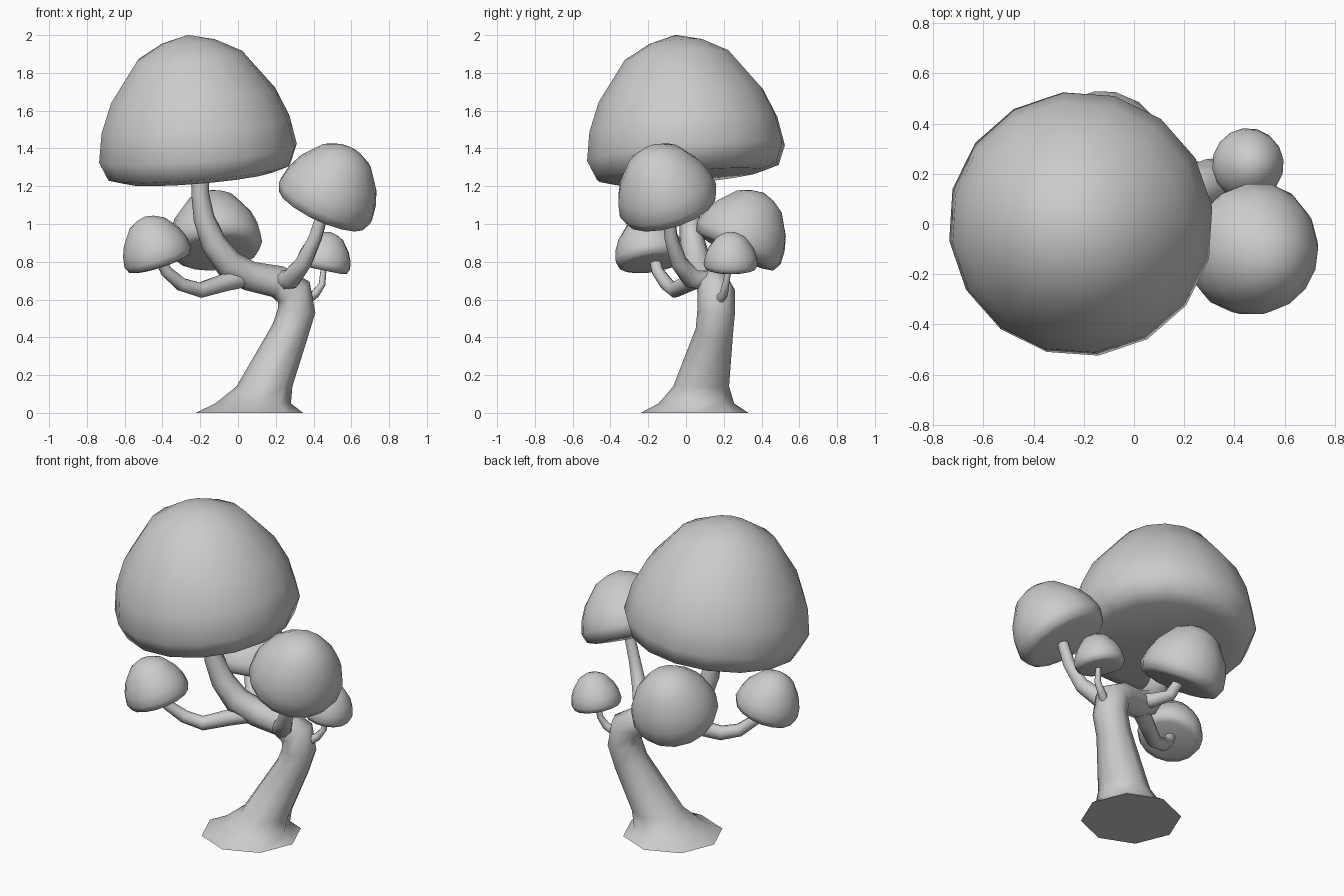
import bpy, bmesh, math
from mathutils import Vector

cube = bpy.data.objects.get("Cube")
if cube:
    bpy.data.objects.remove(cube, do_unlink=True)

grey = bpy.data.materials.new("plain grey")
grey.use_nodes = True
grey.diffuse_color = (0.6, 0.6, 0.6, 1)
grey.node_tree.nodes["Principled BSDF"].inputs["Base Color"].default_value = (0.6, 0.6, 0.6, 1)

UP = Vector((0, 0, 1))


def finish(name, bm, angle):
    bmesh.ops.recalc_face_normals(bm, faces=bm.faces)
    mesh = bpy.data.meshes.new(name)
    bm.to_mesh(mesh)
    bm.free()
    mesh.materials.append(grey)
    obj = bpy.data.objects.new(name, mesh)
    bpy.context.collection.objects.link(obj)
    bpy.ops.object.select_all(action="DESELECT")
    obj.select_set(True)
    bpy.context.view_layer.objects.active = obj
    bpy.ops.object.shade_smooth_by_angle(angle=math.radians(angle))
    return obj


def ring(bm, centre, axis_x, axis_y, radius, sides, phase=0.0):
    verts = []
    for i in range(sides):
        a = math.tau * i / sides + phase
        offset = axis_x * math.cos(a) + axis_y * math.sin(a)
        verts.append(bm.verts.new(centre + offset * radius))
    return verts


def bridge(bm, low, high):
    n = len(low)
    for i in range(n):
        j = (i + 1) % n
        bm.faces.new((low[i], low[j], high[j], high[i]))


def fan(bm, loop, tip):
    for i in range(len(loop)):
        bm.faces.new((loop[i], loop[(i + 1) % len(loop)], tip))


def limb(name, path, sides=8, level_rings=0):
    """Tapered tube through (x, y, z, radius) points."""
    bm = bmesh.new()
    points = [Vector(p[:3]) for p in path]
    rings = []
    normal, axis_x = UP.copy(), Vector((1, 0, 0))
    for i, p in enumerate(points):
        before, after = points[max(i - 1, 0)], points[min(i + 1, len(points) - 1)]
        tangent = UP if i < level_rings else (after - before).normalized()
        axis_x = normal.rotation_difference(tangent) @ axis_x
        normal = tangent.copy()
        rings.append(ring(bm, p, axis_x, normal.cross(axis_x), path[i][3], sides))
    for low, high in zip(rings, rings[1:]):
        bridge(bm, low, high)
    bm.faces.new(rings[0])
    bm.faces.new(rings[-1])
    return finish(name, bm, 60)


# Dome outline: (radius, height) as shares of the rim radius
DOME = [(0.75, -0.24), (0.92, -0.19), (1, 0), (0.95, 0.29),
        (0.83, 0.58), (0.53, 0.98), (0.27, 1.12)]


def crown(name, centre, radius, axis, sides=16):
    """Domed foliage mass whose axis may lean."""
    bm = bmesh.new()
    centre, axis = Vector(centre), Vector(axis).normalized()
    turn = UP.rotation_difference(axis)
    ax, ay = turn @ Vector((1, 0, 0)), turn @ Vector((0, 1, 0))
    rings = [ring(bm, centre + axis * h * radius, ax, ay, r * radius, sides, 0.13)
             for r, h in DOME]
    for low, high in zip(rings, rings[1:]):
        bridge(bm, low, high)
    fan(bm, rings[0], bm.verts.new(centre + axis * radius * -0.23))
    fan(bm, rings[-1], bm.verts.new(centre + axis * radius * 1.19))
    return finish(name, bm, 80)


# Trunk with flared foot, bending over into the main stem
limb("trunk", [
    (0.06, 0.045, 0, 0.285), (0.08, 0.055, 0.05, 0.2), (0.14, 0.08, 0.14, 0.148),
    (0.275, 0.15, 0.43, 0.1), (0.31, 0.16, 0.54, 0.1), (0.295, 0.16, 0.64, 0.1),
    (0.21, 0.14, 0.695, 0.087), (0.06, 0.1, 0.725, 0.08), (-0.05, 0.06, 0.79, 0.077),
    (-0.13, 0.035, 0.9, 0.068), (-0.18, 0.02, 1.03, 0.056), (-0.2, 0.01, 1.16, 0.047),
    (-0.2, 0, 1.3, 0.045)], level_rings=3)

# Branches
limb("right_branch", [
    (0.24, 0.12, 0.7, 0.055), (0.28, 0.03, 0.71, 0.055), (0.35, -0.04, 0.8, 0.045),
    (0.41, -0.08, 0.93, 0.036), (0.45, -0.09, 1.06, 0.033)])
limb("left_branch", [
    (0.06, 0.1, 0.72, 0.05), (-0.07, 0.02, 0.69, 0.047), (-0.2, -0.06, 0.65, 0.042),
    (-0.3, -0.1, 0.68, 0.038), (-0.38, -0.15, 0.75, 0.032), (-0.42, -0.17, 0.83, 0.028)])
limb("rear_branch", [
    (0.06, 0.1, 0.73, 0.05), (0, 0.18, 0.74, 0.042), (-0.07, 0.23, 0.77, 0.036),
    (-0.12, 0.28, 0.89, 0.03)])
limb("small_twig", [
    (0.35, 0.17, 0.59, 0.028), (0.41, 0.2, 0.63, 0.023), (0.445, 0.21, 0.68, 0.018),
    (0.455, 0.23, 0.78, 0.015)])

# Foliage crowns
crown("main_crown", (-0.212, 0, 1.375), 0.53, (-0.085, -0.09, 1))
crown("right_crown", (0.465, -0.095, 1.125), 0.27, (0.4, -0.27, 0.87))
crown("rear_crown", (-0.12, 0.28, 0.9), 0.25, (-0.08, 0.45, 0.89))
crown("left_crown", (-0.425, -0.19, 0.83), 0.187, (-0.3, -0.13, 0.92))
crown("small_crown", (0.453, 0.237, 0.79), 0.145, (0.2, 0, 0.97))
